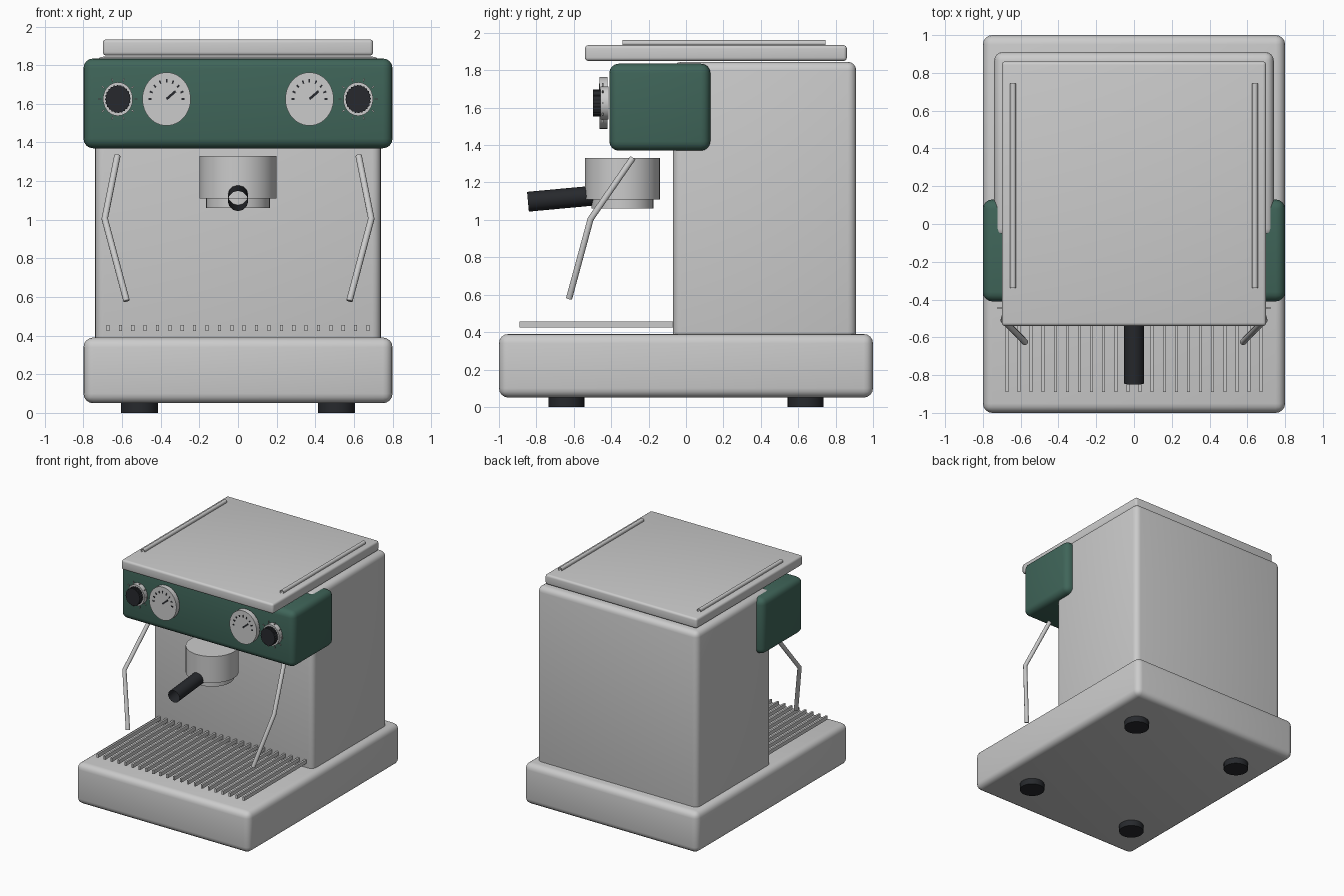
import bpy, bmesh
from math import sin, cos, pi, radians
from mathutils import Matrix, Vector

if "Cube" in bpy.data.objects:
    bpy.data.objects.remove(bpy.data.objects["Cube"])


def material(name, rgb):
    m = bpy.data.materials.new(name)
    m.diffuse_color = (*rgb, 1)
    m.use_nodes = True
    m.node_tree.nodes["Principled BSDF"].inputs["Base Color"].default_value = m.diffuse_color
    return m


GREEN = material("green_enamel", (0.05, 0.13, 0.10))
BLACK = material("black_plastic", (0.02, 0.022, 0.026))
PALE = material("pale_dial", (0.62, 0.62, 0.62))


def finish(name, bm, mat=None, smooth=True):
    me = bpy.data.meshes.new(name)
    bmesh.ops.recalc_face_normals(bm, faces=bm.faces)
    bm.to_mesh(me)
    bm.free()
    ob = bpy.data.objects.new(name, me)
    bpy.context.collection.objects.link(ob)
    if mat:
        me.materials.append(mat)
    if smooth:
        bpy.ops.object.select_all(action='DESELECT')
        ob.select_set(True)
        bpy.context.view_layer.objects.active = ob
        bpy.ops.object.shade_smooth_by_angle(angle=radians(35))
    return ob


def add_box(bm, lo, hi):
    lo, hi = Vector(lo), Vector(hi)
    m = Matrix.Translation((lo + hi) / 2) @ Matrix.Diagonal((*(hi - lo), 1))
    bmesh.ops.create_cube(bm, size=1, matrix=m)


def rounded_box(name, lo, hi, r, mat=None):
    bm = bmesh.new()
    add_box(bm, lo, hi)
    bmesh.ops.bevel(bm, geom=bm.edges[:], offset=r, segments=4,
                    profile=0.5, affect='EDGES')
    return finish(name, bm, mat)


def upright(name, x, y, r, z0, z1, mat=None, sides=48):
    bm = bmesh.new()
    bmesh.ops.create_cone(bm, cap_ends=True, segments=sides, radius1=r, radius2=r,
                          depth=z1 - z0, matrix=Matrix.Translation((x, y, (z0 + z1) / 2)))
    return finish(name, bm, mat)


def disc(name, x, z, rx, rz, y0, y1, mat=None, sides=48, groove=1.0):
    # Front-facing oval disc, optionally with a ribbed edge
    bm = bmesh.new()
    ring = []
    for i in range(sides):
        k = groove if i % 4 > 1 else 1.0
        a = 2 * pi * i / sides
        ring.append(bm.verts.new((x + rx * k * cos(a), y0, z + rz * k * sin(a))))
    f = bm.faces.new(ring)
    ext = bmesh.ops.extrude_face_region(bm, geom=[f])
    bmesh.ops.translate(bm, vec=(0, y1 - y0, 0),
                        verts=[v for v in ext["geom"] if isinstance(v, bmesh.types.BMVert)])
    return finish(name, bm, mat)


def tube(name, pts, r, mat=None, res=4, caps=False):
    cu = bpy.data.curves.new(name, 'CURVE')
    cu.dimensions = '3D'
    cu.bevel_depth, cu.bevel_resolution, cu.use_fill_caps = r, res, caps
    sp = cu.splines.new('POLY')
    sp.points.add(len(pts) - 1)
    for p, c in zip(sp.points, pts):
        p.co = (*c, 1)
    ob = bpy.data.objects.new(name, cu)
    bpy.context.collection.objects.link(ob)
    if mat:
        cu.materials.append(mat)
    return ob


def radial_marks(name, cx, cz, y, angles, r0, r1, width, mat=None):
    # Thin marks radiating from a dial centre
    bm = bmesh.new()
    for a in angles:
        m = (Matrix.Translation((cx, y, cz)) @ Matrix.Diagonal((1, 1, 1.1, 1))
             @ Matrix.Rotation(-a, 4, 'Y') @ Matrix.Translation(((r0 + r1) / 2, 0, 0))
             @ Matrix.Diagonal((r1 - r0, 0.006, width, 1)))
        bmesh.ops.create_cube(bm, size=1, matrix=m)
    return finish(name, bm, mat, smooth=False)


# Housing
rounded_box("base", (-0.8, -1, 0.05), (0.8, 1, 0.39), 0.05)
rounded_box("body", (-0.74, -0.07, 0.33), (0.74, 0.91, 1.845), 0.045)
rounded_box("control_panel", (-0.8, -0.41, 1.37), (0.8, 0.13, 1.835), 0.05, GREEN)
rounded_box("cup_tray", (-0.7, -0.54, 1.85), (0.7, 0.86, 1.934), 0.018)

# Drip grid bars
bm = bmesh.new()
for i in range(22):
    x = -0.673 + i * 1.346 / 21
    add_box(bm, (x - 0.008, -0.89, 0.425), (x + 0.008, -0.07, 0.456))
finish("drip_grid", bm, smooth=False)

# Brew head and portafilter
upright("brew_head", 0, -0.34, 0.2, 1.11, 1.33)
upright("filter_ring", 0, -0.34, 0.165, 1.062, 1.12)
tube("filter_handle", [(0, -0.845, 1.097), (0, -0.50, 1.129)], 0.053, BLACK)

for side, s in (("left", -1), ("right", 1)):
    # Feet
    for end, y in (("front", -0.64), ("back", 0.64)):
        upright(f"foot_{end}_{side}", s * 0.51, y, 0.096, 0, 0.06, BLACK, 32)
    # Tray rails and steam wands
    tube(f"tray_rail_{side}", [(s * 0.64, -0.34, 1.945), (s * 0.64, 0.745, 1.945)], 0.016)
    tube(f"steam_wand_{side}", [(s * 0.625, -0.285, 1.33), (s * 0.69, -0.51, 1.005),
                                (s * 0.577, -0.625, 0.58)], 0.017, caps=True)
    # Gauge with scale and needle
    gx, kx, z = s * 0.37, s * 0.622, 1.625
    disc(f"gauge_{side}", gx, z, 0.125, 0.138, -0.42, -0.462, PALE)
    radial_marks(f"gauge_scale_{side}", gx, z, -0.463,
                 [pi * i / 8 for i in range(9)], 0.078, 0.094, 0.008, BLACK)
    radial_marks(f"gauge_needle_{side}", gx, z, -0.466, [radians(38)], 0, 0.06, 0.012, BLACK)
    # Knob with collar and surrounding marks
    disc(f"knob_collar_{side}", kx, z, 0.077, 0.087, -0.415, -0.456, PALE)
    disc(f"knob_{side}", kx, z, 0.066, 0.073, -0.45, -0.497, BLACK, 96, 0.95)
    radial_marks(f"knob_marks_{side}", kx, z, -0.445,
                 [2 * pi * i / 10 for i in range(10)], 0.086, 0.102, 0.006, PALE)
